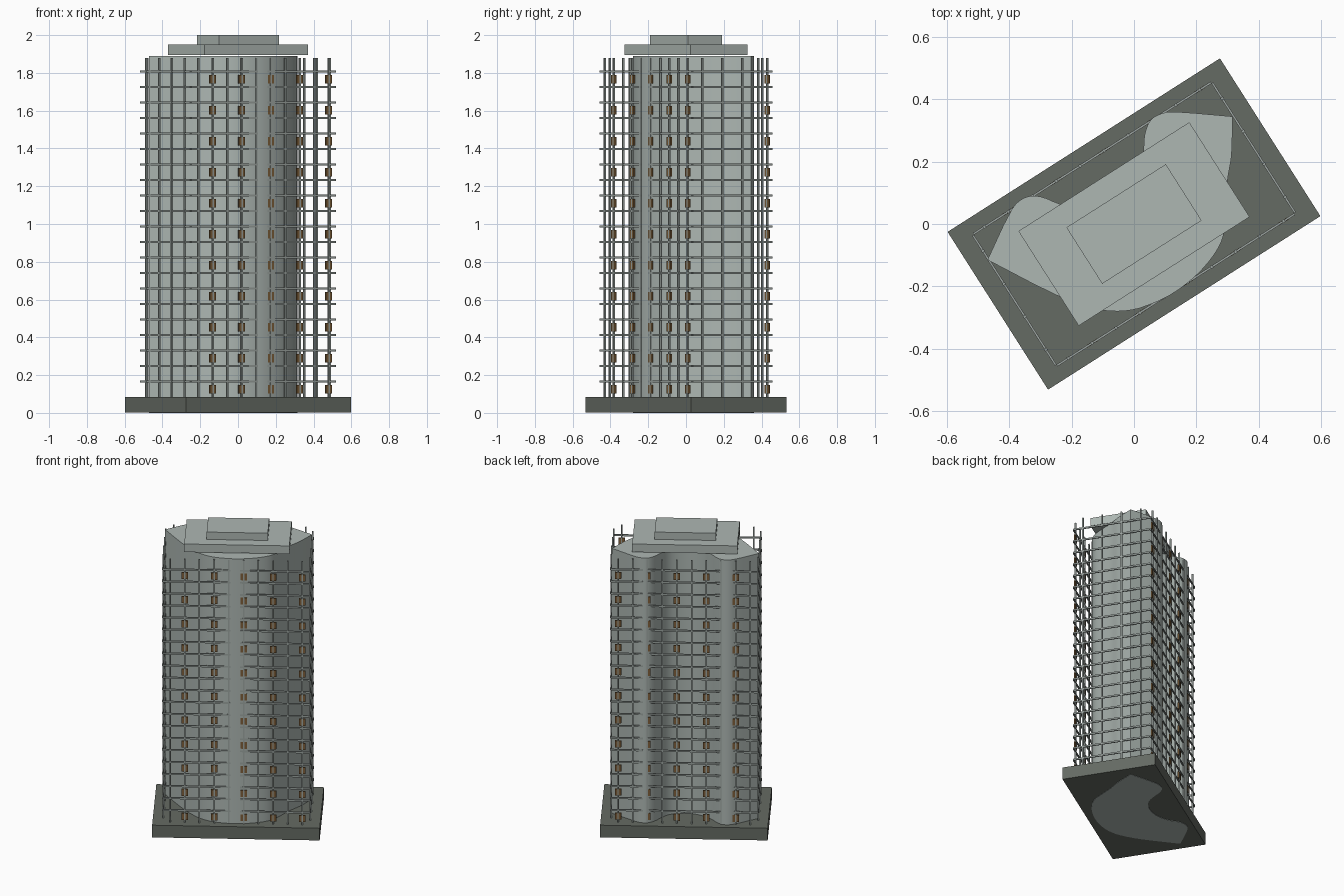
import bpy, bmesh, math
from mathutils import Matrix, Vector, geometry

old = bpy.data.objects.get("Cube")
if old:
    bpy.data.objects.remove(old, do_unlink=True)

TURN = Matrix.Rotation(math.radians(32.5), 4, 'Z')
BASE_TOP, ROOF, FLOORS = 0.085, 1.89, 22
STEP = (ROOF - BASE_TOP) / FLOORS
HALF_U, HALF_V = 0.455, 0.25


def material(name, rgb):
    m = bpy.data.materials.new(name)
    m.use_nodes = True
    m.diffuse_color = (*rgb, 1)
    m.node_tree.nodes["Principled BSDF"].inputs["Base Color"].default_value = (*rgb, 1)
    return m


concrete = material("pale grey green", (0.42, 0.475, 0.45))
plinth_grey = material("dark grey", (0.13, 0.145, 0.125))
frame_grey = material("frame grey", (0.33, 0.37, 0.35))
bronze = material("bronze", (0.2, 0.11, 0.04))


def finish(bm, name, mat):
    bmesh.ops.recalc_face_normals(bm, faces=bm.faces)
    mesh = bpy.data.meshes.new(name)
    bm.to_mesh(mesh)
    bm.free()
    mesh.materials.append(mat)
    ob = bpy.data.objects.new(name, mesh)
    bpy.context.collection.objects.link(ob)
    return ob


def add_box(bm, centre, size, matrix=TURN):
    bmesh.ops.create_cube(
        bm, size=1,
        matrix=matrix @ Matrix.Translation(centre) @ Matrix.Diagonal((*size, 1)))


def slab(name, half_u, half_v, z0, z1, mat):
    bm = bmesh.new()
    add_box(bm, (0, 0, (z0 + z1) / 2), (2 * half_u, 2 * half_v, z1 - z0))
    return finish(bm, name, mat)


def smooth_run(points, steps=3):
    """Curve through the points, without the last one."""
    p = [Vector((x, y, 0)) for x, y in points]
    p = [p[0]] + p + [p[-1]]
    out = []
    for a, b, c, d in zip(p, p[1:], p[2:], p[3:]):
        reach = (c - b).length / 3
        h1 = b + (c - a).normalized() * reach
        h2 = c - (d - b).normalized() * reach
        out += geometry.interpolate_bezier(b, h1, h2, c, steps + 1)[:-1]
    return out


# Plinth and stepped roof
slab("plinth", 0.518, 0.3, 0.002, BASE_TOP, plinth_grey)
slab("lower_roof_slab", 0.325, 0.18, 1.895, 1.95, concrete)
slab("upper_roof_slab", 0.189, 0.107, 1.95, 2.0, concrete)

# Tower with a curved plan and two sharp corners
back = [(.316, .345), (.13, .36), (.09, .355), (.055, .335), (.035, .29), (.03, .235),
        (.015, .16), (-.03, .105), (-.1, .065), (-.18, .055), (-.24, .065),
        (-.3, .088), (-.35, .085), (-.39, .05), (-.47, -.115)]
front = [(-.47, -.115), (-.245, -.23), (-.12, -.273), (-.05, -.28), (.018, -.27),
         (.114, -.229), (.194, -.17), (.258, -.097), (.287, -.036),
         (.295, .05), (.3, .14), (.313, .22), (.316, .345)]
bm = bmesh.new()
floor = bm.faces.new([bm.verts.new(p) for p in smooth_run(back) + smooth_run(front)])
ext = bmesh.ops.extrude_face_region(bm, geom=[floor], use_keep_orig=True)
bmesh.ops.translate(bm, vec=(0, 0, ROOF),
                    verts=[v for v in ext["geom"] if isinstance(v, bmesh.types.BMVert)])
tower = finish(bm, "tower", concrete)
bpy.context.view_layer.objects.active = tower
tower.select_set(True)
bpy.ops.object.shade_smooth_by_angle(angle=math.radians(30))
tower.select_set(False)

# Outer frame: name, turn, half length, distance out, bays, box bays
sides = [("front", 0, HALF_U, HALF_V, 10, (1, 3, 5, 7, 9)),
         ("left", 90, HALF_V, HALF_U, 4, ()),
         ("back", 180, HALF_U, HALF_V, 10, (0, 2, 4, 6, 8)),
         ("right", 270, HALF_V, HALF_U, 4, ())]
for side, angle, half, out, bays, box_bays in sides:
    turn = TURN @ Matrix.Rotation(math.radians(angle), 4, 'Z')
    bay = 2 * half / bays
    centres = [-half + bay * (i + 0.5) for i in range(bays)]

    bm = bmesh.new()
    for x in centres:
        add_box(bm, (x, -out, (BASE_TOP + ROOF - 0.01) / 2),
                (0.009, 0.01, ROOF - 0.01 - BASE_TOP), turn)
    finish(bm, side + "_mullions", frame_grey)

    bm = bmesh.new()
    for i in range(1, FLOORS):
        add_box(bm, (0, -out, BASE_TOP + i * STEP), (2 * half - 0.006, 0.007, 0.011), turn)
    finish(bm, side + "_rails", frame_grey)

    # Bronze panels behind every second mullion on every second floor
    if box_bays:
        bm = bmesh.new()
        for k in range(0, FLOORS, 2):
            for i in box_bays:
                add_box(bm, (centres[i], -out, BASE_TOP + (k + 0.5) * STEP),
                        (0.04, 0.008, 0.045), turn)
        finish(bm, side + "_bronze_panels", bronze)
